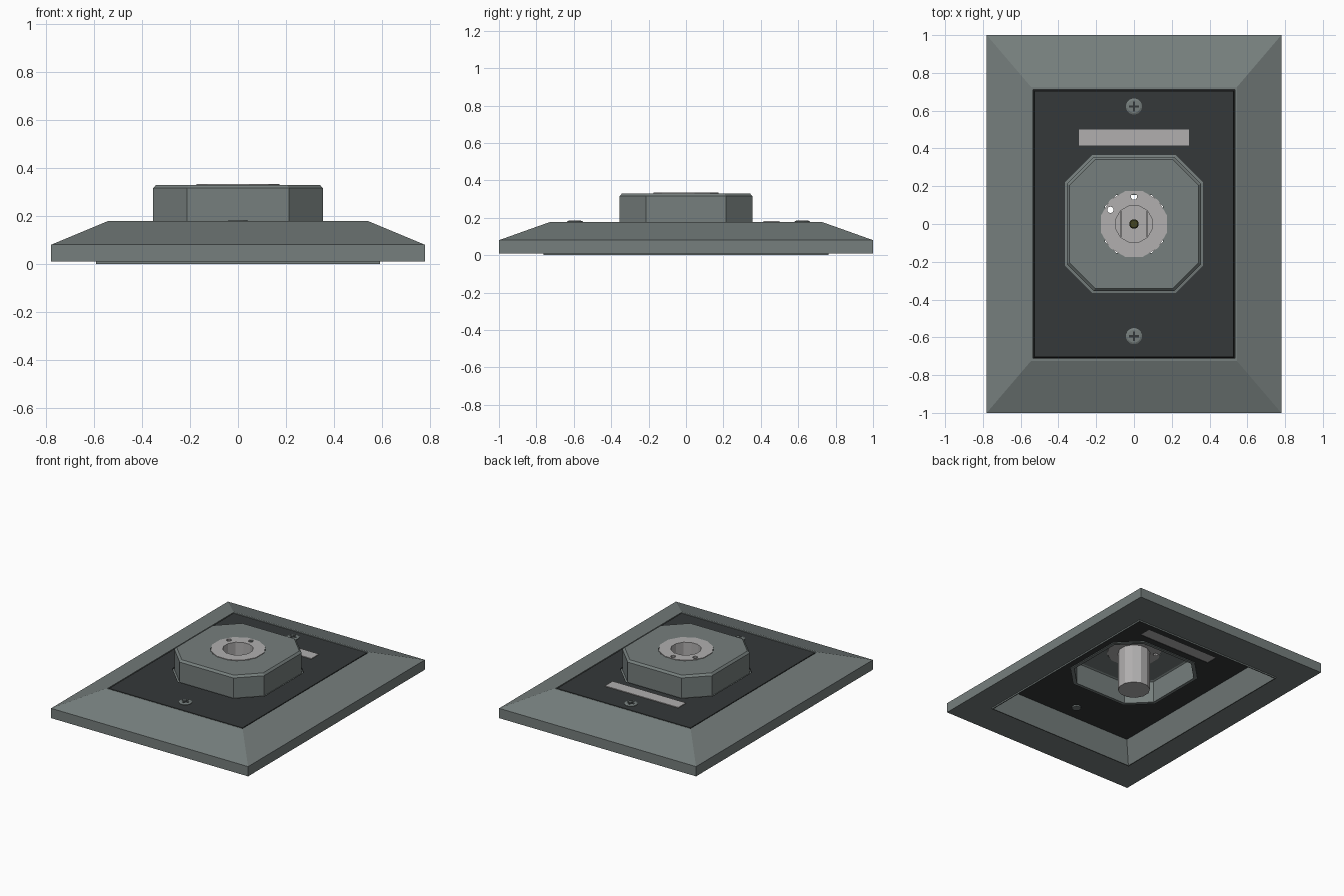
import bpy, bmesh, math

if "Cube" in bpy.data.objects:
    bpy.data.objects.remove(bpy.data.objects["Cube"])

def mat(name, c):
    m = bpy.data.materials.new(name)
    m.diffuse_color = (*c, 1)
    m.use_nodes = True
    m.node_tree.nodes["Principled BSDF"].inputs["Base Color"].default_value = m.diffuse_color
    return m

GREY = mat("grey_green", (0.18, 0.21, 0.205))
DARK = mat("dark_plate", (0.035, 0.04, 0.041))
LIGHT = mat("light_metal", (0.44, 0.43, 0.43))
OLIVE = mat("pin_metal", (0.06, 0.06, 0.015))

def rect(hx, hy, z, x=0, y=0):
    return [(x - hx, y - hy, z), (x + hx, y - hy, z), (x + hx, y + hy, z), (x - hx, y + hy, z)]

def octagon(a, z):
    b = a * 0.6   # half length of the straight sides
    return [(-b, -a, z), (b, -a, z), (a, -b, z), (a, b, z),
            (b, a, z), (-b, a, z), (-a, b, z), (-a, -b, z)]

def circle(r, z, n=12, x=0, y=0):
    return [(x + r * math.cos((i + .5) * math.tau / n),
             y + r * math.sin((i + .5) * math.tau / n), z) for i in range(n)]

def loft(name, loops, material, closed=False):
    """Skin a stack of loops; closed joins last to first, otherwise ends are capped."""
    bm = bmesh.new()
    rings = [[bm.verts.new(p) for p in lp] for lp in loops]
    pairs = list(zip(rings, rings[1:]))
    if closed:
        pairs.append((rings[-1], rings[0]))
    else:
        bm.faces.new(rings[0])
        bm.faces.new(rings[-1])
    for a, b in pairs:
        n = len(a)
        for i in range(n):
            j = (i + 1) % n
            bm.faces.new((a[i], a[j], b[j], b[i]))
    bmesh.ops.recalc_face_normals(bm, faces=bm.faces)
    me = bpy.data.meshes.new(name)
    bm.to_mesh(me)
    bm.free()
    ob = bpy.data.objects.new(name, me)
    me.materials.append(material)
    bpy.context.collection.objects.link(ob)
    return ob

def cut(ob, loops):
    """Subtract a lofted cutter and remove it."""
    c = loft("cutter", loops, ob.data.materials[0])
    c.hide_render = True
    m = ob.modifiers.new("cut", 'BOOLEAN')
    m.operation, m.solver, m.object = 'DIFFERENCE', 'EXACT', c
    bpy.context.view_layer.objects.active = ob
    bpy.ops.object.modifier_apply(modifier=m.name)
    bpy.data.objects.remove(c)

# Bevelled surround with a small locating lip underneath
loft("surround_frame", [rect(*p) for p in [
    (.78, 1, .01), (.78, 1, .08), (.545, .725, .178), (.535, .712, .178),
    (.532, .708, .16), (.585, .755, 0), (.592, .762, 0), (.592, .762, .01)]], GREY, True)

# Dark face plate with an octagonal opening
plate = loft("face_plate", [rect(.533, .709, .16), rect(.528, .704, .168),
                            rect(.528, .704, .177)], DARK)
cut(plate, [octagon(.366, .1), octagon(.366, .3)])

# Label strip let into the plate
label = (.29, .043)
cut(plate, [rect(*label, .1, 0, .458), rect(*label, .3, 0, .458)])
loft("label_strip", [rect(*label, .163, 0, .458), rect(*label, .182, 0, .458)], LIGHT)

# Hollow octagonal boss, open at the bottom and at the socket
b = .172
hole = lambda z: [(x, y, z) for x, y, _ in octagon(b * .9, 0)]
loft("octagonal_boss", [hole(.33), octagon(.342, .33), octagon(.355, .316), octagon(.355, .172),
                        octagon(.366, .170), octagon(.366, .155), octagon(.343, .155),
                        octagon(.343, .31), octagon(.333, .316), hole(.316)], GREY, True)

# Flanged socket with a deep blind bore
socket = loft("socket", [circle(.106, .03), circle(.106, .314), circle(.18, .314),
                         circle(.18, .334), circle(.1, .334), circle(.1, .05)], LIGHT)
for x, y in [(0, .145), (-.125, .075)]:
    cut(socket, [circle(.017, .3, 10, x, y), circle(.017, .36, 10, x, y)])

# Contact blades and central pin
for s, side in ((-1, "left"), (1, "right")):
    loft("contact_blade_" + side, [rect(.005, .07, z, s * .07) for z in (.045, .19)], LIGHT)
loft("contact_pin", [circle(.026, .045), circle(.026, .15), circle(.02, .157)], OLIVE)

# Cross-head screws
for name, y in (("screw_back", .622), ("screw_front", -.594)):
    sc = loft(name, [circle(r, z, 16, 0, y) for r, z in
                     [(.03, .15), (.03, .172), (.043, .174), (.043, .18), (.034, .184)]], GREY)
    for hx, hy in ((.026, .006), (.006, .026)):
        cut(sc, [rect(hx, hy, .176, 0, y), rect(hx, hy, .2, 0, y)])
